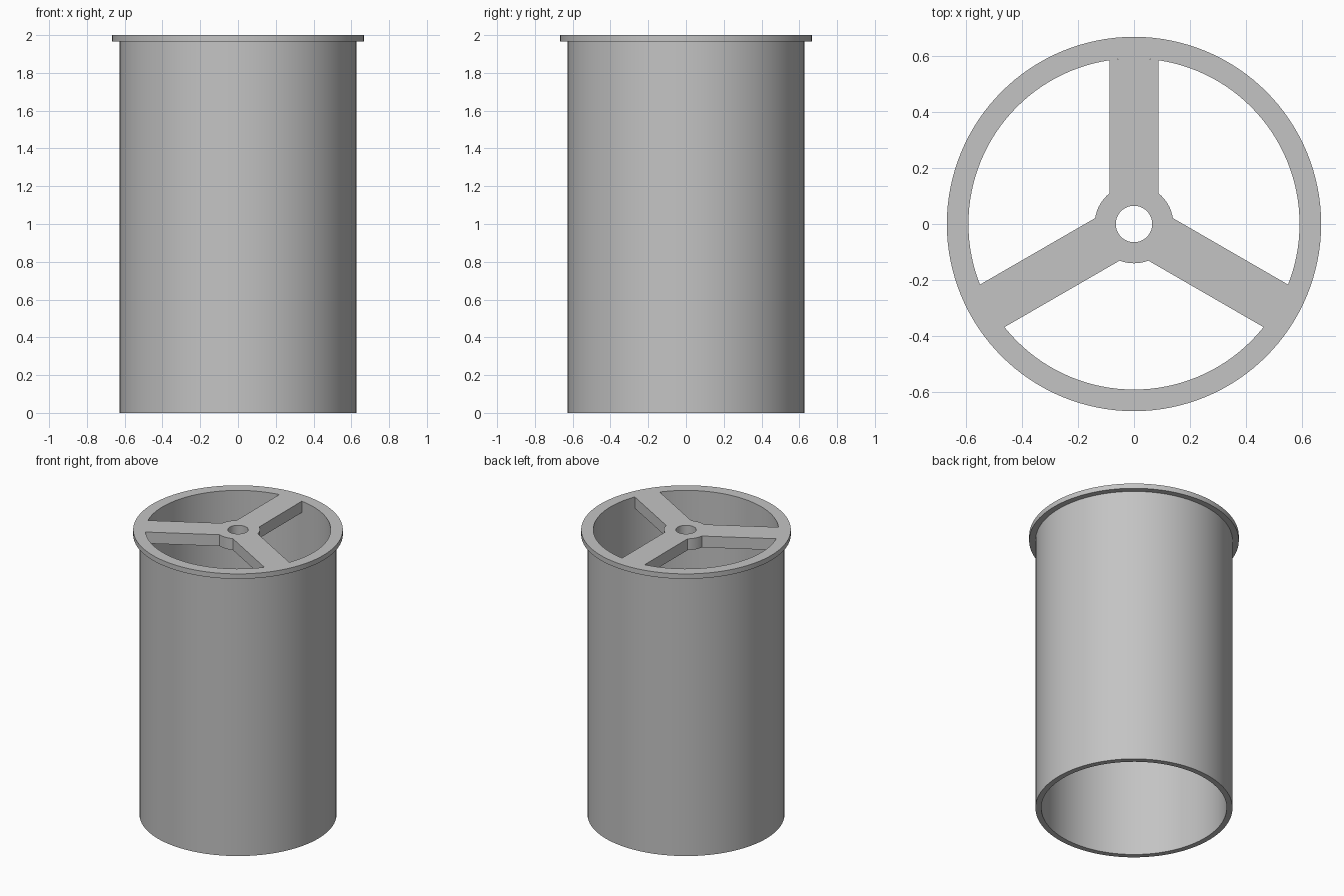
import bpy, bmesh
from math import sin, cos, asin, pi, radians
from mathutils import Matrix, Vector

SEGMENTS = 128
HEIGHT = 2.0
OUTER, INNER, FLANGE = 0.627, 0.59, 0.667
FLANGE_H = 0.035
HUB, BORE, SPOKE_HALF, SPOKE_H = 0.14, 0.065, 0.0875, 0.08

if "Cube" in bpy.data.objects:
    bpy.data.objects.remove(bpy.data.objects["Cube"], do_unlink=True)

grey = bpy.data.materials.new("plain grey")
grey.use_nodes = True
colour = (0.55, 0.55, 0.55, 1)
grey.diffuse_color = colour
grey.node_tree.nodes["Principled BSDF"].inputs["Base Color"].default_value = colour


def finish(obj):
    obj.data.materials.clear()
    obj.data.materials.append(grey)
    bpy.ops.object.select_all(action="DESELECT")
    obj.select_set(True)
    bpy.context.view_layer.objects.active = obj
    bpy.ops.object.shade_smooth_by_angle(angle=radians(30))


def lathe(name, profile):
    """Turn a closed (radius, z) profile around the z axis."""
    bm = bmesh.new()
    verts = [bm.verts.new((r, 0, z)) for r, z in profile]
    edges = [bm.edges.new((v, verts[i - 1])) for i, v in enumerate(verts)]
    bmesh.ops.spin(bm, geom=verts + edges, axis=(0, 0, 1), cent=(0, 0, 0),
                   angle=2 * pi, steps=SEGMENTS, use_duplicate=False)
    bmesh.ops.remove_doubles(bm, verts=bm.verts, dist=1e-5)
    bmesh.ops.recalc_face_normals(bm, faces=bm.faces)
    mesh = bpy.data.meshes.new(name)
    bm.to_mesh(mesh)
    bm.free()
    obj = bpy.data.objects.new(name, mesh)
    bpy.context.collection.objects.link(obj)
    finish(obj)


def arc(radius, start, end, steps):
    return [Vector((radius * cos(a), radius * sin(a), 0))
            for a in (start + (end - start) * i / steps for i in range(steps + 1))]


def plate(name, outlines, thickness, top):
    """Extrude filled outlines; inner outlines become holes."""
    curve = bpy.data.curves.new(name, "CURVE")
    curve.dimensions = "2D"
    curve.fill_mode = "BOTH"
    curve.extrude = thickness / 2
    for points in outlines:
        spline = curve.splines.new("POLY")
        spline.points.add(len(points) - 1)
        for p, co in zip(spline.points, points):
            p.co = (co.x, co.y, 0, 1)
        spline.use_cyclic_u = True
    obj = bpy.data.objects.new(name, curve)
    bpy.context.collection.objects.link(obj)
    bpy.ops.object.select_all(action="DESELECT")
    obj.select_set(True)
    bpy.context.view_layer.objects.active = obj
    bpy.ops.object.convert(target="MESH")
    obj = bpy.context.view_layer.objects.active
    bm = bmesh.new()
    bm.from_mesh(obj.data)
    bmesh.ops.remove_doubles(bm, verts=bm.verts, dist=1e-5)
    bmesh.ops.recalc_face_normals(bm, faces=bm.faces)
    bmesh.ops.translate(bm, verts=bm.verts, vec=(0, 0, top - thickness / 2))
    bm.to_mesh(obj.data)
    bm.free()
    finish(obj)


# Open tube with a thin flange around its top
lathe("flanged_tube", [(INNER, 0), (OUTER, 0), (OUTER, HEIGHT - FLANGE_H),
                       (FLANGE, HEIGHT - FLANGE_H), (FLANGE, HEIGHT), (INNER, HEIGHT)])

# Three spokes joined by a bored hub, one spoke pointing to the back
tip, root = asin(SPOKE_HALF / INNER), asin(SPOKE_HALF / HUB)
third = 2 * pi / 3
section = (arc(INNER, pi / 2 - tip, pi / 2 + tip, 8)
           + arc(HUB, pi / 2 + root, pi / 2 + third - root, 8))
outline = [Matrix.Rotation(i * third, 3, "Z") @ p for i in range(3) for p in section]
bore = arc(BORE, 0, 2 * pi, 48)[:-1]
plate("spoked_hub", [outline, bore], SPOKE_H, HEIGHT)
